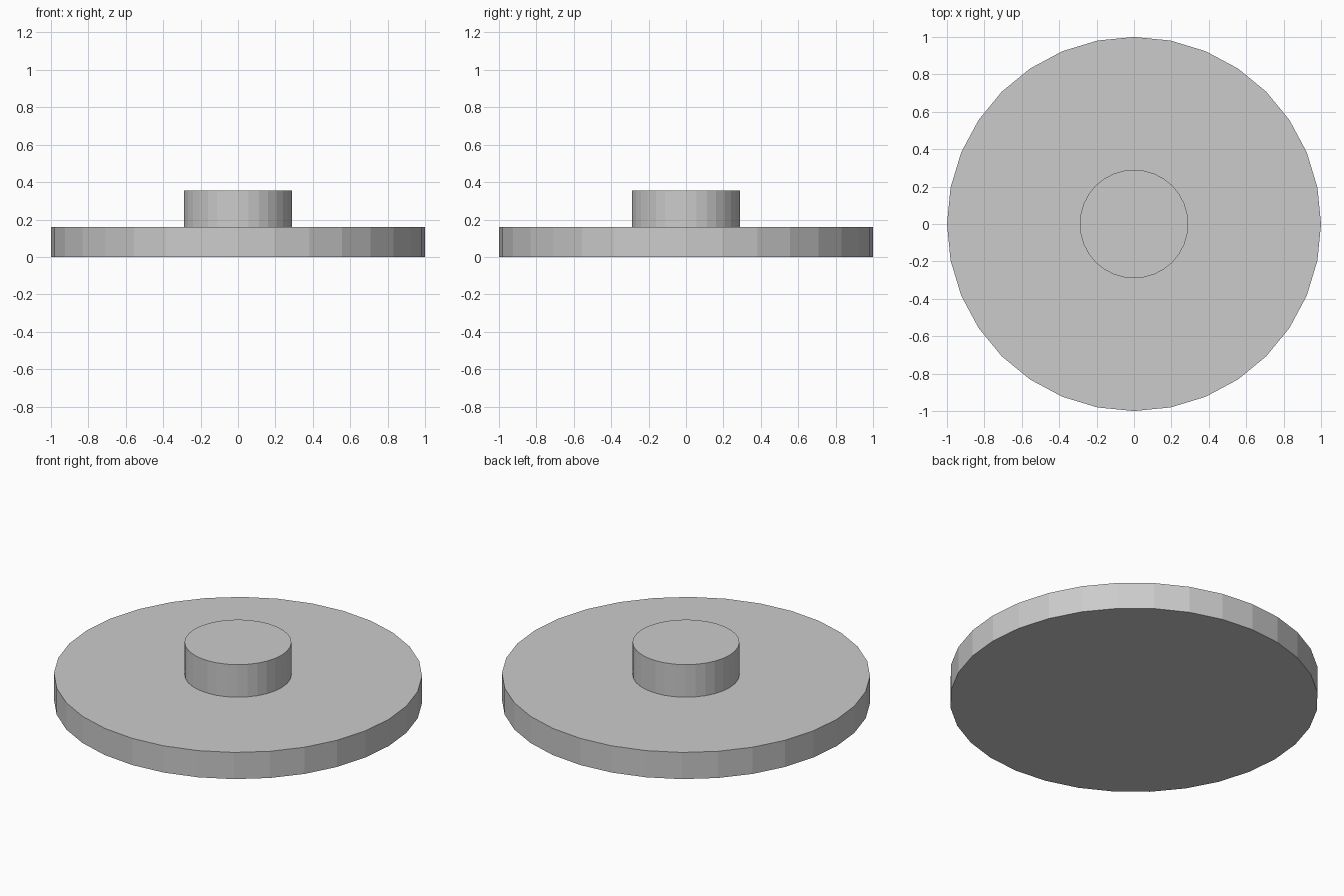
import bpy

if "Cube" in bpy.data.objects:
    bpy.data.objects.remove(bpy.data.objects["Cube"])


def cylinder(name, radius, z0, z1, sides=32):
    bpy.ops.mesh.primitive_cylinder_add(
        vertices=sides, radius=radius, depth=z1 - z0,
        location=(0, 0, (z0 + z1) / 2))
    obj = bpy.context.object
    obj.name = name
    return obj


# Wide flat base plate
cylinder("base_disc", 1.0, 0.0, 0.16)

# Raised central hub
cylinder("centre_hub", 0.29, 0.16, 0.355)
